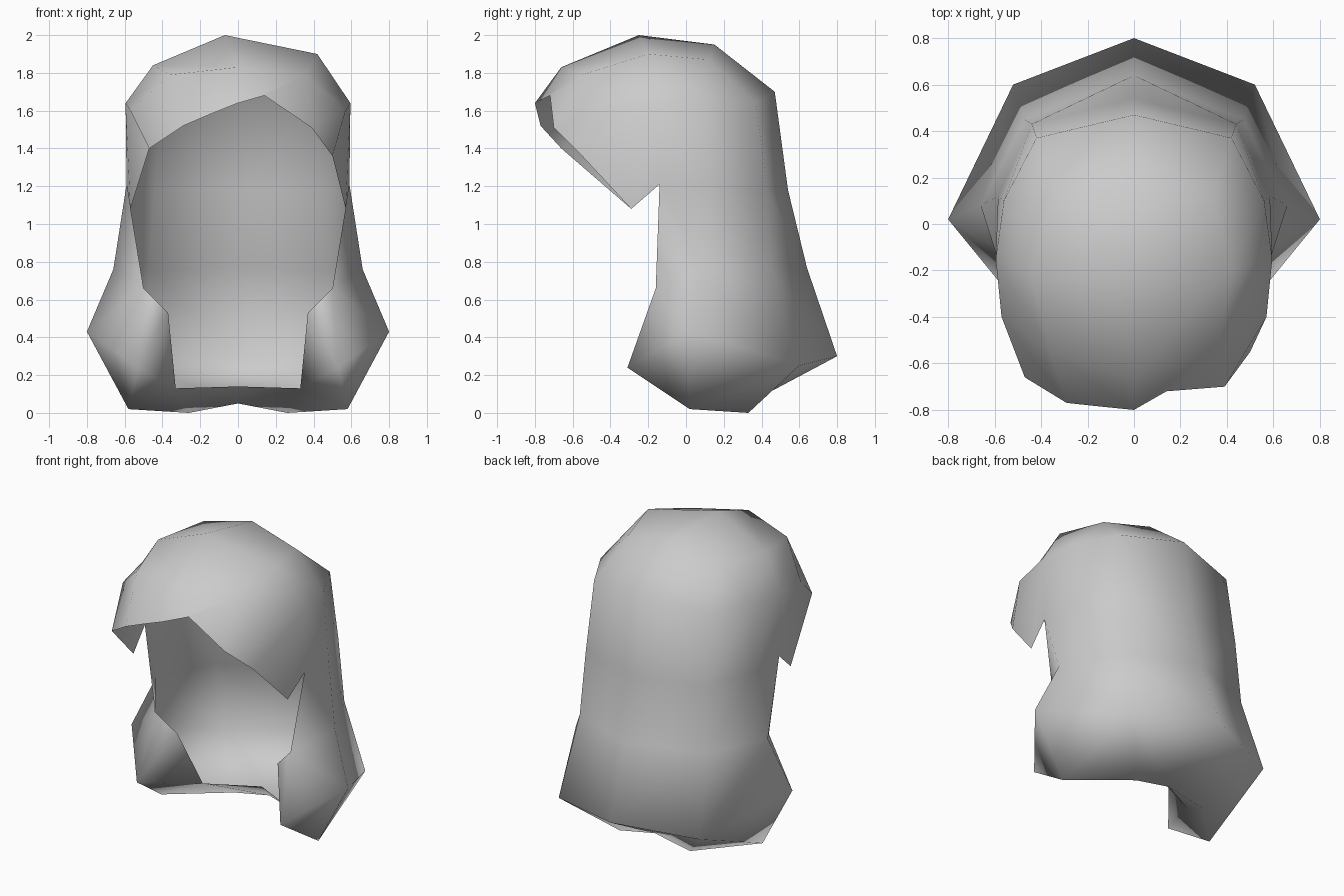
import bpy, bmesh
from mathutils import Vector

cube = bpy.data.objects.get("Cube")
if cube:
    bpy.data.objects.remove(cube, do_unlink=True)

grey = bpy.data.materials.new("light_grey")
grey.use_nodes = True
grey.diffuse_color = (0.6, 0.6, 0.6, 1)
grey.node_tree.nodes["Principled BSDF"].inputs["Base Color"].default_value = (0.6, 0.6, 0.6, 1)

bm = bmesh.new()


def side_rows(s):
    """Points of one half, with x mirrored by s; the fringe and crown differ a little."""
    left = s > 0
    rows = {
        # back shell, each row from the face opening round to the back centre
        "temple": [(.595, -.15, 1.64), (.56, .1, 1.65), (.42, .37, 1.64), (0, .47, 1.70)],
        "cheek": [(.59, -.14, 1.21), (.585, .12, 1.20), (.44, .43, 1.18), (0, .54, 1.18)],
        "neck": [(.50, -.16, .66), (.66, .08, .76), (.47, .45, .76), (0, .64, .77)],
        "hem": [(.53, -.31, .24), (.80, .02, .43), (.52, .60, .25), (0, .80, .30)],
        # crown
        "crown": [(0, -.25, 2.0), (.42, -.2, 1.9) if left else (.45, -.2, 1.84)],
        "crown_back": [(0, .15, 1.95), (.34, .12, 1.87)],
        # brow and the ragged fringe below it
        "brow": [(0, -.66, 1.83), (.36, -.55, 1.79), (.57, -.40, 1.60)],
        "fringe": [(0, -.8, 1.64)] + (
            [(.14, -.72, 1.68), (.39, -.70, 1.51), (.50, -.55, 1.36)] if left else
            [(.15, -.785, 1.58), (.29, -.77, 1.52), (.47, -.66, 1.40)]) + [(.57, -.29, 1.08)],
        # inner corner and foot of the side lobe
        "lobe": [(.37, -.11, .53), (.58, .02, .02), (.33, .10, .13)],
        # tucked underside at the nape
        "nape": [(.26, .33, 0), (0, .33, .05), (0, .25, .14)],
    }
    return {k: [bm.verts.new((s * x, y, z)) for x, y, z in v] for k, v in rows.items()}


def strip(a, b):
    """Bridge two rows of equal length with quads."""
    for i in range(len(a) - 1):
        bm.faces.new((a[i], b[i], b[i + 1], a[i + 1]))


for s in (1, -1):
    r = side_rows(s)
    temple, cheek, neck, hem = r["temple"], r["cheek"], r["neck"], r["hem"]
    for upper, lower in ((temple, cheek), (cheek, neck), (neck, hem)):
        strip(upper, lower)
    # crown cap
    c, cb, b, f = r["crown"], r["crown_back"], r["brow"], r["fringe"]
    strip(c, cb)
    strip(b[:2], c)
    faces = [
        (b[1], b[2], temple[0], c[1]),
        (c[1], temple[0], temple[1], cb[1]),
        (cb[1], temple[1], temple[2]),
        (cb[0], cb[1], temple[2], temple[3]),
        # fringe
        (f[0], f[1], b[1], b[0]),
        (f[1], f[2], b[1]),
        (f[2], f[3], b[2], b[1]),
        (f[3], f[4], temple[0], b[2]),
        (f[4], cheek[0], temple[0]),
    ]
    # side lobe and tucked nape
    inner, foot, crease = r["lobe"]
    n0, n1, lip = r["nape"]
    faces += [
        (neck[0], inner, hem[0]), (inner, crease, hem[0]),
        (hem[0], crease, foot), (hem[0], foot, hem[1]),
        (hem[1], foot, hem[2]), (foot, crease, n0, hem[2]),
        (hem[2], n0, n1, hem[3]), (crease, lip, n1, n0),
    ]
    for face in faces:
        bm.faces.new(face)

# weld the halves, lean the top point slightly sideways
bmesh.ops.remove_doubles(bm, verts=bm.verts[:], dist=0.001)
for v in bm.verts:
    if v.co.z > 1.99:
        v.co.x = -0.07
bmesh.ops.recalc_face_normals(bm, faces=bm.faces[:])
bm.normal_update()
probe = max(bm.faces, key=lambda q: q.calc_center_median().z)
if probe.normal.z < 0:
    bmesh.ops.reverse_faces(bm, faces=bm.faces[:])
for face in bm.faces:
    face.smooth = True

mesh = bpy.data.meshes.new("hair_shell")
bm.to_mesh(mesh)
bm.free()
mesh.materials.append(grey)
shell = bpy.data.objects.new("hair_shell", mesh)
bpy.context.collection.objects.link(shell)
